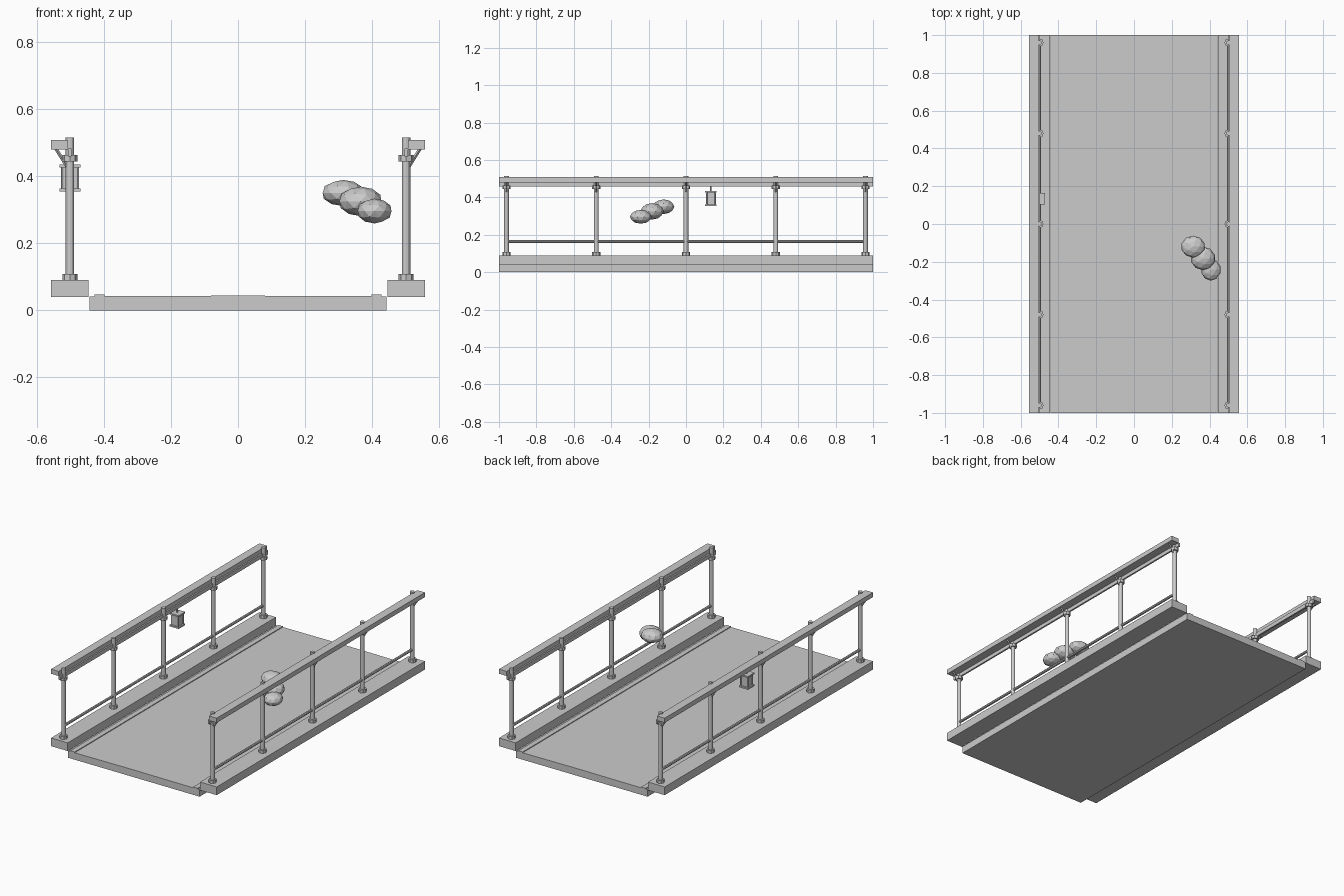
import bpy, bmesh, math
from mathutils import Vector

cube = bpy.data.objects.get("Cube")
if cube:
    bpy.data.objects.remove(cube, do_unlink=True)

GREY = (0.6, 0.6, 0.6, 1)
stone = bpy.data.materials.new("plain grey")
stone.use_nodes = True
stone.diffuse_color = GREY
stone.node_tree.nodes["Principled BSDF"].inputs["Base Color"].default_value = GREY


def finish(name, bm):
    bmesh.ops.recalc_face_normals(bm, faces=bm.faces)
    mesh = bpy.data.meshes.new(name)
    bm.to_mesh(mesh)
    bm.free()
    mesh.materials.append(stone)
    obj = bpy.data.objects.new(name, mesh)
    bpy.context.collection.objects.link(obj)
    return obj


def box(name, xs, ys, zs):
    bm = bmesh.new()
    bmesh.ops.create_cube(bm, size=1)
    for v in bm.verts:
        v.co = [(r[0] + r[1]) / 2 + c * (r[1] - r[0]) for r, c in zip((xs, ys, zs), v.co)]
    return finish(name, bm)


def rod(name, start, end, radius, sides=8):
    a, b = Vector(start), Vector(end)
    bm = bmesh.new()
    bmesh.ops.create_cone(bm, cap_ends=True, segments=sides, radius1=radius,
                          radius2=radius, depth=(b - a).length)
    turn = (b - a).to_track_quat('Z', 'Y')
    for v in bm.verts:
        v.co = turn @ v.co + (a + b) / 2
    return finish(name, bm)


def extrude_y(name, profile, y0, y1):
    bm = bmesh.new()
    face = bm.faces.new([bm.verts.new((x, y0, z)) for x, z in profile])
    grown = bmesh.ops.extrude_face_region(bm, geom=[face])["geom"]
    moved = [v for v in grown if isinstance(v, bmesh.types.BMVert)]
    bmesh.ops.translate(bm, verts=moved, vec=(0, y1 - y0, 0))
    return finish(name, bm)


# Road deck with a very slight crown
extrude_y("deck", [(-0.442, 0), (0.442, 0), (0.442, 0.042), (0, 0.044), (-0.442, 0.042)], -1, 1)

for side, s in (("right", -1), ("left", 1)):
    cx = 0.501 * s

    def span(a, b):
        return sorted((cx + a * s, cx + b * s))

    # Kerb, gutter strip and rails running the full length
    box(side + "_kerb", span(-0.056, 0.056), (-1, 1), (0.04, 0.09))
    box(side + "_gutter_strip", span(-0.103, -0.073), (-1, 1), (0.03, 0.047))
    box(side + "_handrail", span(0.005, 0.056), (-1, 1), (0.48, 0.508))
    box(side + "_rail_slat", span(-0.004, 0.006), (-1, 1), (0.458, 0.482))
    rod(side + "_lower_rail", (cx, -0.95, 0.163), (cx, 0.95, 0.163), 0.008)

    # Posts with collars and a diagonal bracket
    for i in range(5):
        y = -0.96 + 0.48 * i
        tag = f"{side}_post_{i + 1}"
        rod(tag, (cx, y, 0.085), (cx, y, 0.515), 0.0125, 12)
        rod(tag + "_foot", (cx, y, 0.085), (cx, y, 0.108), 0.022)
        rod(tag + "_collar", (cx, y, 0.444), (cx, y, 0.463), 0.022)
        rod(tag + "_bracket", (cx + 0.008 * s, y, 0.428), (cx + 0.043 * s, y, 0.484), 0.005, 4)

# Hanging lantern
lx, ly = -0.501, 0.133


def lantern_box(name, half, z0, z1):
    box("lantern_" + name, (lx - half, lx + half), (ly - half, ly + half), (z0, z1))


lantern_box("base", 0.031, 0.354, 0.363)
lantern_box("glass", 0.022, 0.363, 0.426)
lantern_box("roof", 0.031, 0.426, 0.435)
for i, (dx, dy) in enumerate(((-1, -1), (1, -1), (1, 1), (-1, 1))):
    x, y = lx + 0.023 * dx, ly + 0.023 * dy
    rod(f"lantern_corner_{i + 1}", (x, y, 0.36), (x, y, 0.43), 0.004, 6)
rod("lantern_hook", (lx, ly, 0.434), (lx, ly, 0.46), 0.004, 6)

# Cluster of faceted foliage clumps
clumps = [((0.313, -0.12, 0.35), (0.064, 0.058, 0.039)),
          ((0.365, -0.182, 0.325), (0.066, 0.062, 0.044)),
          ((0.407, -0.242, 0.296), (0.053, 0.058, 0.037))]
for i, (centre, size) in enumerate(clumps):
    bm = bmesh.new()
    bmesh.ops.create_icosphere(bm, subdivisions=2, radius=1)
    bmesh.ops.scale(bm, vec=size, verts=bm.verts)
    bmesh.ops.translate(bm, vec=centre, verts=bm.verts)
    finish(f"foliage_clump_{i + 1}", bm)
